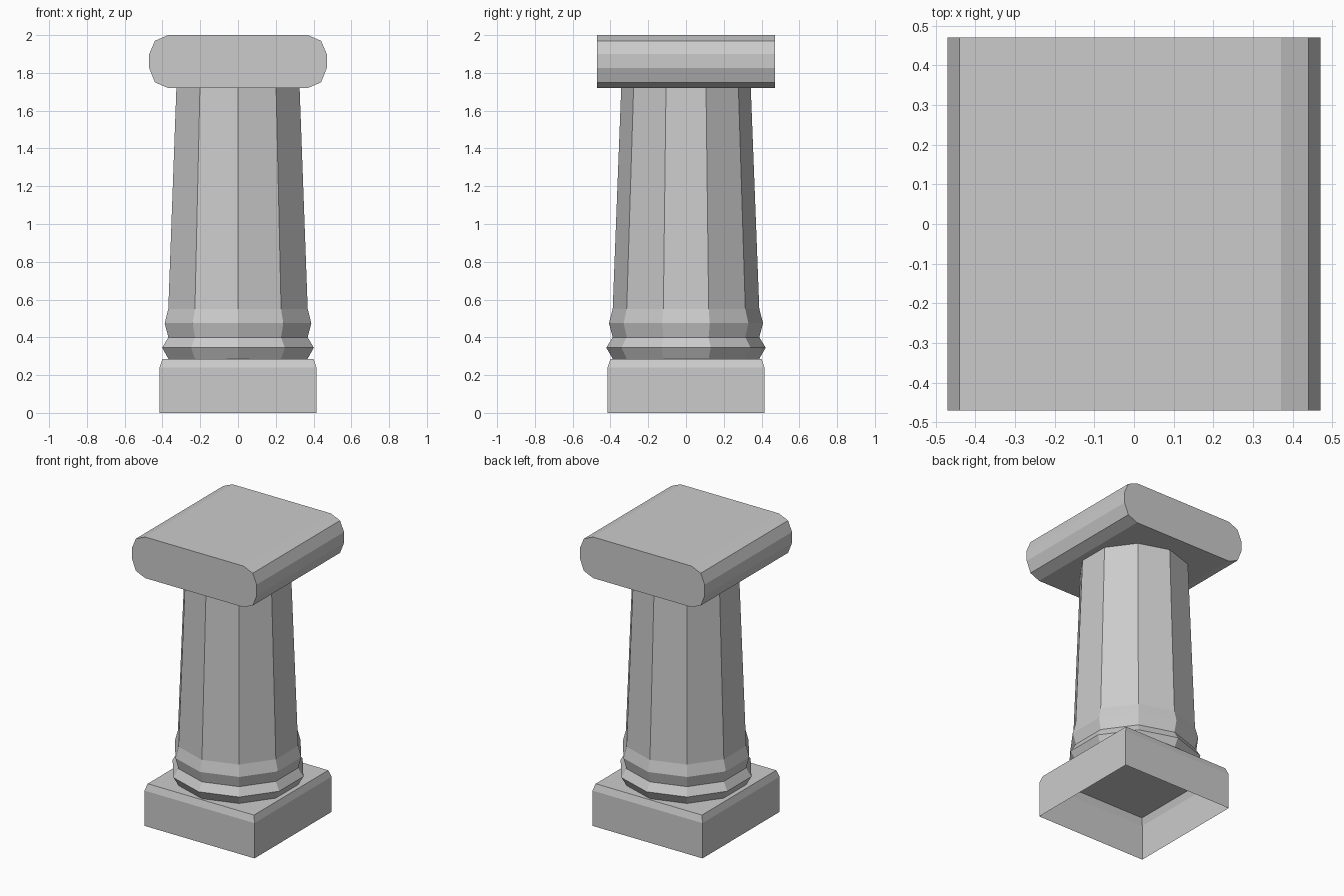
import bpy
import math

if "Cube" in bpy.data.objects:
    bpy.data.objects.remove(bpy.data.objects["Cube"])

stone = bpy.data.materials.new("light_grey_stone")
stone.diffuse_color = (0.6, 0.6, 0.6, 1)
stone.use_nodes = True
stone.node_tree.nodes["Principled BSDF"].inputs["Base Color"].default_value = stone.diffuse_color


def make(name, verts, faces):
    mesh = bpy.data.meshes.new(name)
    mesh.from_pydata(verts, [], faces)
    mesh.materials.append(stone)
    obj = bpy.data.objects.new(name, mesh)
    bpy.context.collection.objects.link(obj)
    return obj


def loft(name, rings, cap_start=True, cap_end=True):
    """Skin a stack of counter-clockwise rings (seen from the end of the stack)."""
    n = len(rings[0])
    verts = [v for ring in rings for v in ring]
    faces = [(k * n + i, k * n + (i + 1) % n, (k + 1) * n + (i + 1) % n, (k + 1) * n + i)
             for k in range(len(rings) - 1) for i in range(n)]
    if cap_start:
        faces.append(tuple(reversed(range(n))))
    if cap_end:
        faces.append(tuple(range((len(rings) - 1) * n, len(rings) * n)))
    return make(name, verts, faces)


def polygon(r, z, sides, start):
    return [(r * math.cos(start + 2 * math.pi * i / sides),
             r * math.sin(start + 2 * math.pi * i / sides), z) for i in range(sides)]


# Square plinth with a small chamfer, open underneath
loft("plinth", [polygon(h * math.sqrt(2), z, 4, math.pi / 4)
                for h, z in ((0.415, 0), (0.415, 0.24), (0.40, 0.285))], cap_start=False)

# Ten-sided tapered shaft with two base mouldings
profile = [(0.387, 0.285), (0.422, 0.345), (0.388, 0.40), (0.408, 0.475),
           (0.388, 0.55), (0.343, 1.72)]
loft("shaft", [polygon(r, z, 10, -math.pi / 2) for r, z in profile],
     cap_start=False, cap_end=False)

# Cap slab with rounded left and right sides, extruded front to back
right = [(0.37, 1.72), (0.44, 1.75), (0.47, 1.825), (0.47, 1.90), (0.44, 1.97), (0.37, 2.0)]
outline = right + [(-x, z) for x, z in reversed(right)]
loft("cap_slab", [[(x, y, z) for x, z in outline] for y in (0.47, -0.47)])
